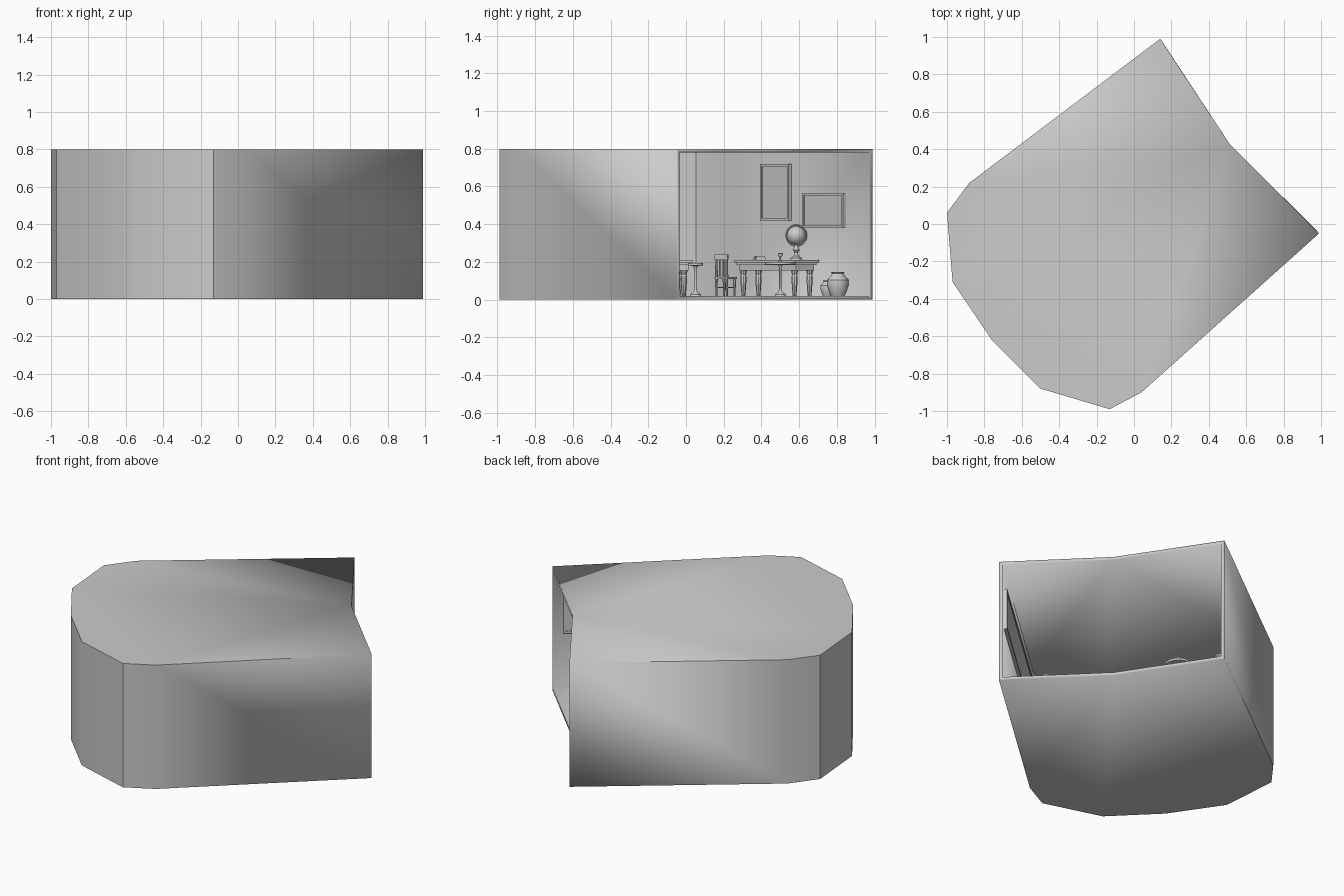
import bpy, bmesh, math
from mathutils import Vector, Matrix

if "Cube" in bpy.data.objects:
    bpy.data.objects.remove(bpy.data.objects["Cube"])

FLOOR = 0.02
T = 0.02


def finish(name, bm, loc=(0, 0, 0), rot=0, smooth=30):
    bmesh.ops.recalc_face_normals(bm, faces=bm.faces)
    me = bpy.data.meshes.new(name)
    bm.to_mesh(me)
    bm.free()
    ob = bpy.data.objects.new(name, me)
    bpy.context.collection.objects.link(ob)
    ob.location = loc
    ob.rotation_euler.z = rot
    bpy.ops.object.select_all(action='DESELECT')
    ob.select_set(True)
    bpy.context.view_layer.objects.active = ob
    bpy.ops.object.shade_smooth_by_angle(angle=math.radians(smooth))
    return ob


def add_box(bm, c, s):
    m = Matrix.Translation(c) @ Matrix.Diagonal((*s, 1))
    bmesh.ops.create_cube(bm, size=1, matrix=m)


def add_lathe(bm, profile, c=(0, 0, 0), n=20):
    rings = [[bm.verts.new((c[0] + r * math.cos(2 * math.pi * i / n),
                            c[1] + r * math.sin(2 * math.pi * i / n), c[2] + z))
              for i in range(n)] for r, z in profile]
    for a, b in zip(rings, rings[1:]):
        for i in range(n):
            j = (i + 1) % n
            bm.faces.new((a[i], a[j], b[j], b[i]))
    bm.faces.new(rings[0][::-1])
    bm.faces.new(rings[-1])


# room shell: floor, ceiling and walls, open on the two back-right edges
outline = [(.99, -.05), (.04, -.90), (-.13, -.99), (-.50, -.88), (-.76, -.62), (-.97, -.31),
           (-1, .06), (-.88, .22), (.14, .99), (.51, .43)]
bm = bmesh.new()
low = [bm.verts.new((x, y, 0)) for x, y in outline]
top = [bm.verts.new((x, y, .8)) for x, y in outline]
bm.faces.new(low)
bm.faces.new(top[::-1])
for i in range(8):
    bm.faces.new((low[i], low[i + 1], top[i + 1], top[i]))
bmesh.ops.recalc_face_normals(bm, faces=bm.faces)
if next(f for f in bm.faces if all(v in top for v in f.verts)).normal.z < 0:
    bmesh.ops.reverse_faces(bm, faces=bm.faces)
me = bpy.data.meshes.new("room_shell")
bm.to_mesh(me)
bm.free()
room = bpy.data.objects.new("room_shell", me)
bpy.context.collection.objects.link(room)
sol = room.modifiers.new("thickness", 'SOLIDIFY')
sol.thickness = T
sol.offset = -1
sol.use_even_offset = True
room.select_set(True)
bpy.context.view_layer.objects.active = room
bpy.ops.object.shade_smooth_by_angle(angle=math.radians(29))


# picture frames: placed by distance along a wall
def frame(name, a, b, t0, t1, z0, z1, w=.014):
    a, b = Vector(a), Vector(b)
    d = (b - a).normalized()
    inward = Vector((d.y, -d.x))
    if inward.dot(-(a + b) / 2) < 0:
        inward = -inward
    L, H = t1 - t0, z1 - z0
    bm = bmesh.new()
    for s in (-1, 1):
        add_box(bm, (0, 0, s * (H - w) / 2), (L, .02, w))
        add_box(bm, (s * (L - w) / 2, 0, 0), (w, .02, H - 2 * w))
    add_box(bm, (0, 0, 0), (L - 2 * w, .008, H - 2 * w))
    p = a + d * (t0 + t1) / 2 + inward * (T + .01)
    finish(name, bm, (p.x, p.y, (z0 + z1) / 2), math.atan2(d.y, d.x))


frame("tall_picture", (-.88, .22), (.14, .99), .34, .59, .42, .72)
frame("wide_picture", (-.88, .22), (.14, .99), .71, 1.07, .38, .565)
frame("long_window_frame", (.99, -.05), (.04, -.90), .06, 1.15, .38, .65)


# desks with a moulded top, apron and four tapered legs
def desk(name, x, y, rot, L=.54, W=.16):
    bm = bmesh.new()
    add_box(bm, (0, 0, .203), (L, W, .014))
    add_box(bm, (0, 0, .190), (L - .02, W - .02, .012))
    add_box(bm, (0, 0, .170), (L - .04, W - .04, .03))
    for sx in (-1, 1):
        for sy in (-1, 1):
            add_lathe(bm, [(.010, FLOOR), (.014, .06), (.018, .12), (.014, .13), (.02, .155)],
                      (sx * (L / 2 - .045), sy * (W / 2 - .03), 0), 10)
    finish(name, bm, (x, y, 0), rot)


wall_a = math.atan2(.77, 1.02)
wall_b = math.atan2(.85, .95)
desk("back_desk", -.353, .48, wall_a)
desk("right_desk", .40, -.44, wall_b, .5)
desk("left_desk", -.86, -.17, math.radians(95), .40)


# pedestal tables: round foot, thin post, disc top
def pedestal(name, x, y, r, h):
    bm = bmesh.new()
    add_lathe(bm, [(.03, 0), (.028, .008), (.012, .02), (.006, .035), (.006, h - .03),
                   (.014, h - .016), (r, h - .014), (r, h)])
    finish(name, bm, (x, y, FLOOR))


pedestal("round_table", .08, .50, .08, .18)
pedestal("round_stool", -.2, .05, .04, .175)
pedestal("side_stool", .58, -.11, .035, .18)


# goblets
def goblet(name, x, y, z):
    bm = bmesh.new()
    add_lathe(bm, [(.012, 0), (.010, .003), (.003, .006), (.003, .024), (.011, .032),
                   (.014, .045), (.012, .046), (.009, .033)], n=14)
    finish(name, bm, (x, y, z))


goblet("table_goblet", .08, .50, .20)
goblet("desk_goblet", .47, -.37, .21)


# chairs
def chair(name, x, y, rot):
    bm = bmesh.new()
    add_box(bm, (0, 0, .115), (.085, .085, .012))
    for sx in (-1, 1):
        add_lathe(bm, [(.005, FLOOR), (.008, .11)], (sx * .034, .034, 0), 8)
        add_lathe(bm, [(.005, FLOOR), (.008, .12), (.005, .235)], (sx * .034, -.036, 0), 8)
        add_box(bm, (sx * .034, 0, .065), (.006, .07, .006))
        add_box(bm, (sx * .012, -.036, .17), (.007, .006, .10))
    add_box(bm, (0, -.036, .225), (.085, .01, .026))
    finish(name, bm, (x, y, 0), rot)


chair("back_chair", -.40, .21, wall_a + .3)
chair("right_chair", .25, -.35, wall_b + math.pi)

# globe: sphere, tilted ring and turned stand
GX, GY = -.28, .585
bm = bmesh.new()
bmesh.ops.create_uvsphere(bm, u_segments=24, v_segments=14, radius=.05,
                          matrix=Matrix.Rotation(.4, 4, 'X'))
finish("globe_ball", bm, (GX, GY, .34))
bpy.ops.mesh.primitive_torus_add(major_radius=.056, minor_radius=.004, major_segments=28,
                                 minor_segments=6, location=(GX, GY, .34),
                                 rotation=(.3, math.pi / 2, 0))
bpy.context.object.name = "globe_ring"
bm = bmesh.new()
add_lathe(bm, [(.032, 0), (.03, .01), (.012, .022), (.008, .04), (.018, .052), (.008, .072), (.008, .08)])
finish("globe_stand", bm, (GX, GY, .21))

# books on the desks
for name, x, y, rot in (("back_book", -.43, .39, .2), ("right_book", .36, -.48, .5)):
    bm = bmesh.new()
    add_box(bm, (0, 0, .006), (.07, .05, .012))
    add_box(bm, (.005, 0, .017), (.055, .045, .010))
    finish(name, bm, (x, y, .21), rot)

# vases on the floor
vase = [(.036, 0), (.045, .02), (.058, .06), (.056, .085), (.036, .108), (.03, .118),
        (.038, .127), (.03, .127), (.026, .11)]
for name, x, y, k in (("large_vase", .01, .805, 1), ("small_vase", -.06, .75, .65)):
    bm = bmesh.new()
    add_lathe(bm, [(r * k, z * k) for r, z in vase], n=24)
    finish(name, bm, (x, y, FLOOR))
